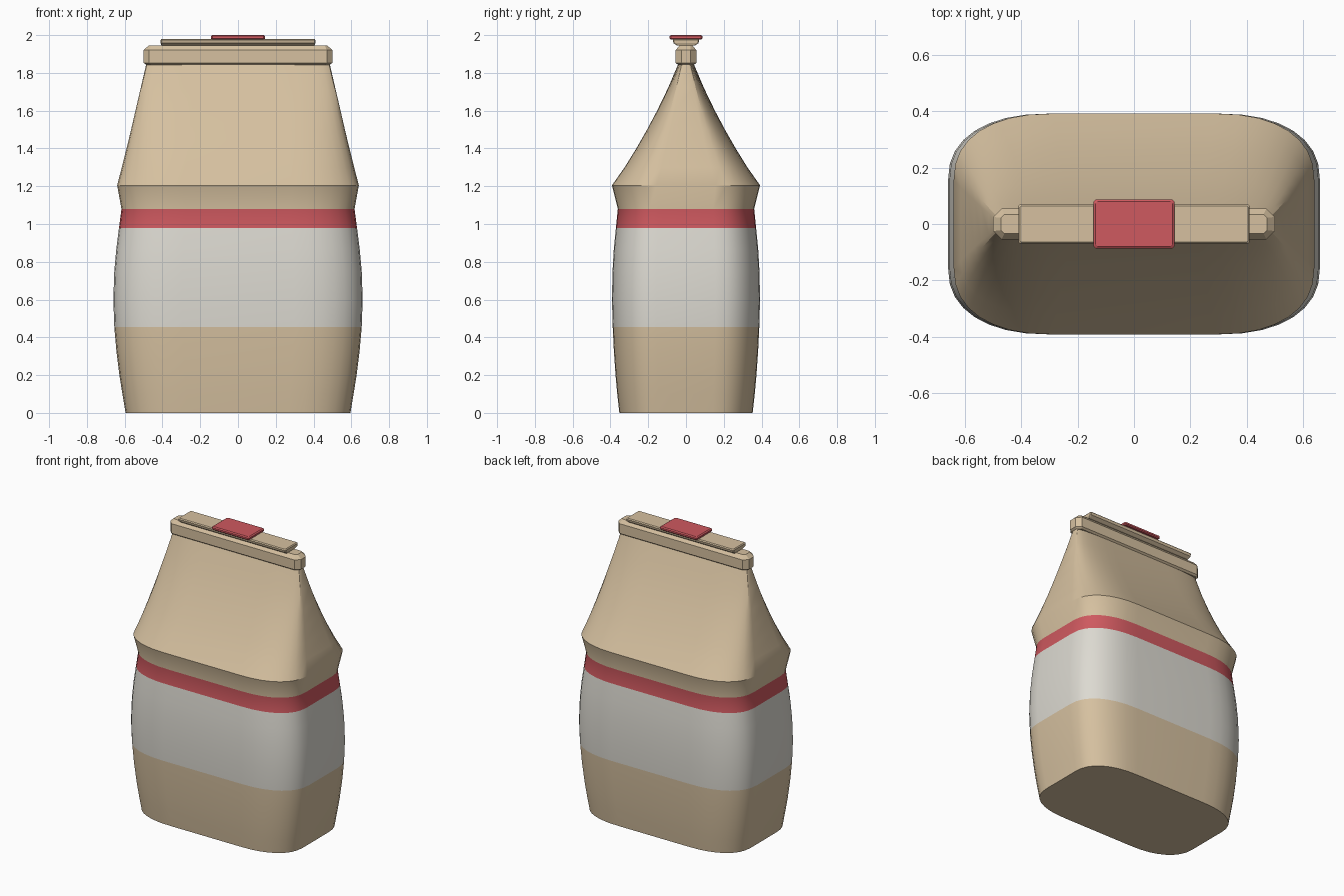
import bpy, bmesh
from math import sin, cos, pi, radians

cube = bpy.data.objects.get("Cube")
if cube:
    bpy.data.objects.remove(cube, do_unlink=True)


def material(name, rgb):
    m = bpy.data.materials.new(name)
    m.use_nodes = True
    m.diffuse_color = (*rgb, 1)
    m.node_tree.nodes["Principled BSDF"].inputs["Base Color"].default_value = (*rgb, 1)
    return m


BEIGE = material("beige", (0.67, 0.53, 0.35))
WHITE = material("off white", (0.72, 0.70, 0.64))
RED = material("red", (0.62, 0.10, 0.115))


def loft(name, rings, mats, pick=lambda z: 0):
    """Skin stacked rings, close both ends, colour faces by height."""
    bm = bmesh.new()
    loops = [[bm.verts.new(p) for p in ring] for ring in rings]
    n = len(loops[0])
    for a, b in zip(loops, loops[1:]):
        for i in range(n):
            j = (i + 1) % n
            f = bm.faces.new((a[i], a[j], b[j], b[i]))
            f.material_index = pick(f.calc_center_median().z)
    bm.faces.new(loops[0][::-1])
    bm.faces.new(loops[-1])
    bmesh.ops.recalc_face_normals(bm, faces=bm.faces)
    mesh = bpy.data.meshes.new(name)
    bm.to_mesh(mesh)
    bm.free()
    for m in mats:
        mesh.materials.append(m)
    ob = bpy.data.objects.new(name, mesh)
    bpy.context.collection.objects.link(ob)
    return ob


def soft_rect(z, hx, hy, steps=8):
    """Rectangle with wide, soft corners."""
    quarter = []
    for i in range(steps + 1):
        t = pi / 2 * i / steps
        u, v = (max(f(t), 0) ** 0.87 for f in (cos, sin))
        quarter.append((hx * (0.45 + 0.55 * u), hy * (0.4 + 0.6 * v)))
    half = quarter + [(-x, y) for x, y in reversed(quarter)]
    return [(x, y, z) for x, y in half + [(-x, -y) for x, y in half]]


def chamfer_rect(z, hx, hy, c):
    half = [(hx, hy - c), (hx - c, hy), (c - hx, hy), (-hx, hy - c)]
    return [(x, y, z) for x, y in half + [(-x, -y) for x, y in half]]


# Bottle body: height, half width, half depth
profile = [
    (0, 0.595, 0.353), (0.1, 0.612, 0.364), (0.2, 0.628, 0.373),
    (0.33, 0.644, 0.382), (0.455, 0.655, 0.388), (0.6, 0.66, 0.392),
    (0.75, 0.655, 0.389), (0.87, 0.644, 0.382), (0.98, 0.63, 0.371),
    (1.08, 0.617, 0.361), (1.205, 0.64, 0.392), (1.3, 0.615, 0.325),
    (1.4, 0.59, 0.263), (1.5, 0.566, 0.206), (1.6, 0.543, 0.153),
    (1.72, 0.515, 0.095), (1.85, 0.485, 0.04),
]


def band(z):
    return 1 if 0.455 < z < 0.98 else 2 if 0.98 < z < 1.08 else 0


body = loft("bottle_body", [soft_rect(*p) for p in profile], [BEIGE, WHITE, RED], band)
bpy.context.view_layer.objects.active = body
body.select_set(True)
bpy.ops.object.shade_smooth_by_angle(angle=radians(26))
body.select_set(False)

# Sealed top collar and the lid stacked on it
loft("top_collar", [
    chamfer_rect(1.843, 0.485, 0.042, 0.02), chamfer_rect(1.853, 0.5, 0.055, 0.03),
    chamfer_rect(1.92, 0.5, 0.055, 0.03), chamfer_rect(1.946, 0.472, 0.034, 0.012)], [BEIGE])
loft("lid_strip", [
    chamfer_rect(1.944, 0.405, 0.047, 0.005), chamfer_rect(1.957, 0.41, 0.066, 0.005),
    chamfer_rect(1.974, 0.41, 0.07, 0.005), chamfer_rect(1.98, 0.405, 0.064, 0.005)], [BEIGE])
loft("lid_tab", [
    chamfer_rect(1.977, 0.138, 0.08, 0.006), chamfer_rect(1.983, 0.144, 0.087, 0.008),
    chamfer_rect(1.994, 0.144, 0.087, 0.008), chamfer_rect(2.0, 0.136, 0.079, 0.006)], [RED])
